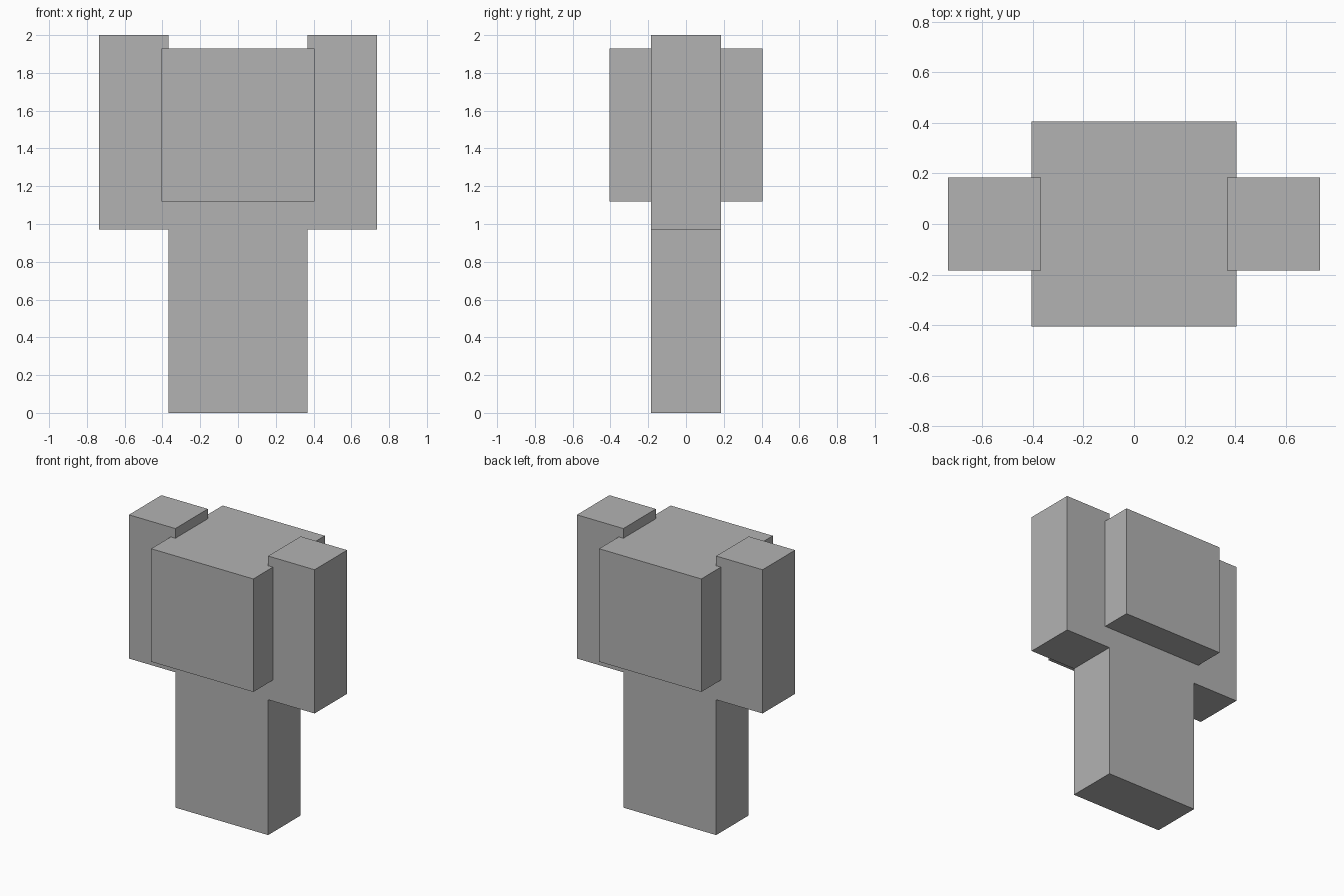
import bpy

cube = bpy.data.objects.get("Cube")
if cube:
    bpy.data.objects.remove(cube, do_unlink=True)

# Single plain grey
grey = bpy.data.materials.new("plain grey")
grey.use_nodes = True
colour = (0.45, 0.45, 0.45, 1)
grey.diffuse_color = colour
grey.node_tree.nodes["Principled BSDF"].inputs["Base Color"].default_value = colour


def box(name, x, half_x, half_y, bottom, top):
    """Box centred on y, given its centre in x, half widths and height range."""
    bpy.ops.mesh.primitive_cube_add(size=2, location=(x, 0, (bottom + top) / 2))
    part = bpy.context.object
    part.name = name
    part.scale = (half_x, half_y, (top - bottom) / 2)
    bpy.ops.object.transform_apply(location=False, rotation=False, scale=True)
    part.data.materials.append(grey)
    return part


LIMB = 0.184  # half thickness of limbs and torso

# Torso reaches the ground and runs up into the head
box("torso", 0, 2 * LIMB, LIMB, 0, 1.155)

# Wide block head
box("head", 0, 0.405, 0.405, 1.12, 1.93)

# Raised arms, one on each side
for side, sign in (("left", 1), ("right", -1)):
    box(side + "_arm", sign * 3 * LIMB, LIMB, LIMB, 0.97, 2.0)
